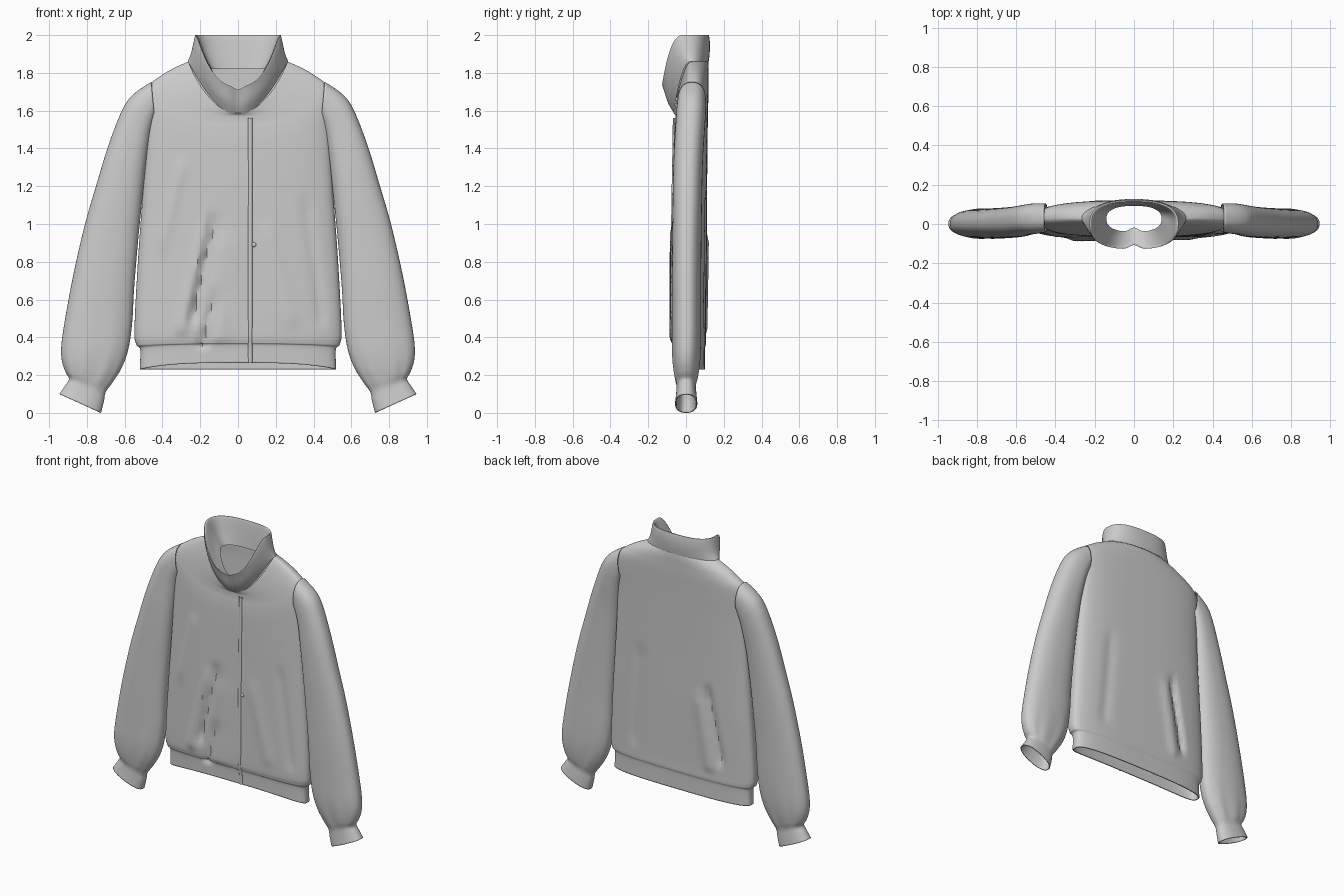
import bpy, math
from mathutils import Vector

if "Cube" in bpy.data.objects:
    bpy.data.objects.remove(bpy.data.objects["Cube"])

SEG = 144


def spow(v, p):
    return math.copysign(abs(v) ** p, v)


def refine(rows, sub):
    """Catmull-Rom interpolation of a table of section parameters."""
    out = []
    for i in range(len(rows) - 1):
        a, b, c, d = (rows[max(0, i - 1)], rows[i], rows[i + 1],
                      rows[min(len(rows) - 1, i + 2)])
        for s in range(sub):
            t = s / sub
            out.append([0.5 * (2 * q + (r - p) * t + (2 * p - 5 * q + 4 * r - e) * t * t
                               + (3 * q - p - 3 * r + e) * t ** 3)
                        for p, q, r, e in zip(a, b, c, d)])
    return out + [list(rows[-1])]


def loft(name, rings, thick=0.0):
    n = len(rings[0])
    verts = [p for r in rings for p in r]
    faces = [(i * n + j, i * n + (j + 1) % n, (i + 1) * n + (j + 1) % n, (i + 1) * n + j)
             for i in range(len(rings) - 1) for j in range(n)]
    me = bpy.data.meshes.new(name)
    me.from_pydata(verts, [], faces)
    ob = bpy.data.objects.new(name, me)
    bpy.context.collection.objects.link(ob)
    if thick:
        m = ob.modifiers.new("cloth", 'SOLIDIFY')
        m.thickness, m.offset = thick, -1
    bpy.ops.object.select_all(action='DESELECT')
    ob.select_set(True)
    bpy.context.view_layer.objects.active = ob
    bpy.ops.object.shade_smooth_by_angle(angle=math.radians(45))
    return ob


def oval(z, w, yf, yb, n, drop, k=1.8, seg=SEG):
    """Horizontal section whose front part dips by drop."""
    pts = []
    for j in range(seg):
        t = 2 * math.pi * j / seg
        c, s = math.cos(t), math.sin(t)
        y = (yf + yb) / 2 + (yb - yf) / 2 * spow(s, 2 / n)
        pts.append(Vector((w * spow(c, 2 / n), y, z - drop * max(0, -s) ** k)))
    return pts


# cloth folds: side (-1 front, 1 back), x0, z0, x1, z1, width, outward amount
FOLDS = [(-1, -.13, 1.0, -.24, .5, .022, -.03), (-1, -.18, .95, -.30, .45, .035, .015),
         (-1, -.12, .62, -.19, .36, .02, -.025), (-1, -.07, .9, -.10, .4, .03, .01),
         (-1, -.30, 1.3, -.40, .9, .03, .008), (-1, .16, .95, .28, .5, .04, .008),
         (-1, .36, 1.1, .44, .5, .03, -.008), (1, -.24, .95, -.33, .5, .022, -.025),
         (1, -.17, .9, -.25, .45, .03, .012), (1, .28, 1.1, .33, .5, .04, -.008)]


def wrinkle(p, mid):
    for side, x0, z0, x1, z1, wd, amt in FOLDS:
        if (p.y - mid) * side <= 0.03:
            continue
        dx, dz = x1 - x0, z1 - z0
        t = max(0, min(1, ((p.x - x0) * dx + (p.z - z0) * dz) / (dx * dx + dz * dz)))
        d = math.hypot(p.x - x0 - t * dx, p.z - z0 - t * dz)
        p.y += side * amt * math.exp(-(d / wd) ** 2)


# torso: z, half width, front y, back y, squareness, front dip
TORSO = [(.23, .52, -.06, .10, 3, -.035), (.335, .518, -.063, .10, 3, -.02),
         (.365, .54, -.073, .105, 3, -.01), (.45, .548, -.078, .105, 3, 0),
         (.80, .53, -.075, .11, 3, 0), (1.2, .502, -.07, .112, 3, .02),
         (1.5, .488, -.065, .115, 3, .08), (1.65, .49, -.06, .118, 2.9, .15),
         (1.73, .475, -.056, .12, 2.7, .19), (1.79, .40, -.056, .12, 2.5, .22),
         (1.83, .33, -.06, .12, 2.2, .25), (1.86, .262, -.065, .118, 2, .275)]
rings = []
for row in refine(TORSO, 8):
    ring = oval(*row)
    for p in ring:
        wrinkle(p, (row[2] + row[3]) / 2)
    rings.append(ring)
loft("torso", rings, .008)

# collar: outer wall up to the rim, then the lining down inside
COLLAR = [(1.86, .266, -.066, .12, 2, .28), (1.90, .25, -.10, .125, 2.2, .26),
          (1.95, .238, -.122, .127, 2.4, .24), (1.995, .228, -.128, .122, 2.6, .265),
          (2.0, .222, -.124, .116, 2.6, .275), (1.985, .212, -.115, .11, 2.6, .275),
          (1.90, .18, -.075, .10, 2.5, .21), (1.82, .14, -.04, .092, 2.5, .15)]
rings = []
for row in refine(COLLAR, 4):
    ring = oval(*row, k=2.2)
    for p in ring:
        if p.y < 0:   # notch at centre front
            v = math.exp(-(p.x / .03) ** 2)
            p.y += .022 * v
            p.z -= .02 * v
    for p in ring:
        p.z = min(p.z, 2.0)
    rings.append(ring)
loft("collar", rings)

# sleeve sections from cuff to shoulder: inner x, z, outer x, z, front y, back y, gather
SLEEVE = [(.725, .0, .945, .10, -.058, .060, 0), (.71, .06, .915, .145, -.052, .055, 0),
          (.70, .11, .895, .18, -.05, .052, .3), (.665, .16, .915, .22, -.06, .062, 1),
          (.615, .24, .933, .28, -.07, .072, .8), (.58, .34, .935, .36, -.075, .078, .4),
          (.56, .48, .915, .50, -.075, .08, .1), (.55, .66, .87, .74, -.075, .08, 0),
          (.53, .90, .81, 1.0, -.072, .082, 0), (.51, 1.1, .752, 1.2, -.07, .085, 0),
          (.49, 1.28, .685, 1.42, -.065, .09, 0), (.47, 1.42, .61, 1.61, -.055, .10, 0),
          (.455, 1.5, .55, 1.69, -.05, .105, 0), (.44, 1.56, .46, 1.752, -.042, .105, 0)]
rings = []
for xi, zi, xo, zo, yf, yb, g in refine(SLEEVE, 5):
    ring = []
    for j in range(72):
        t = 2 * math.pi * j / 72
        r = 1 + .035 * g * math.sin(9 * t + 1) * abs(math.sin(t))
        c, s = spow(math.cos(t), .85) * .5, spow(math.sin(t), .85) * r * .5
        ring.append(Vector(((xi + xo) / 2 + (xo - xi) * c, (yf + yb) / 2 + (yb - yf) * s,
                            max(0, (zi + zo) / 2 + (zo - zi) * c))))
    rings.append(ring)
for side, name in ((1, "left_sleeve"), (-1, "right_sleeve")):
    mirrored = [[Vector((p.x * side, p.y, p.z)) for p in (r if side > 0 else r[::-1])]
                for r in rings]
    loft(name, mirrored, .007)

# front placket edge beside the centre line
PLACKET = [(.265, -.059), (.34, -.063), (.45, -.077), (.8, -.075), (1.2, -.069),
           (1.42, -.065), (1.56, -.063)]
loft("placket", [[Vector((.065 + .011 * math.cos(a), y + .007 * math.sin(a), z))
                  for a in (2 * math.pi * i / 10 for i in range(10))]
                 for z, y in refine(PLACKET, 4)])

# snap button
bpy.ops.mesh.primitive_uv_sphere_add(segments=16, ring_count=8, radius=.012,
                                     location=(.085, -.074, .89))
bpy.context.object.name = "snap_button"
bpy.context.object.scale.y = .6
bpy.ops.object.shade_smooth()
